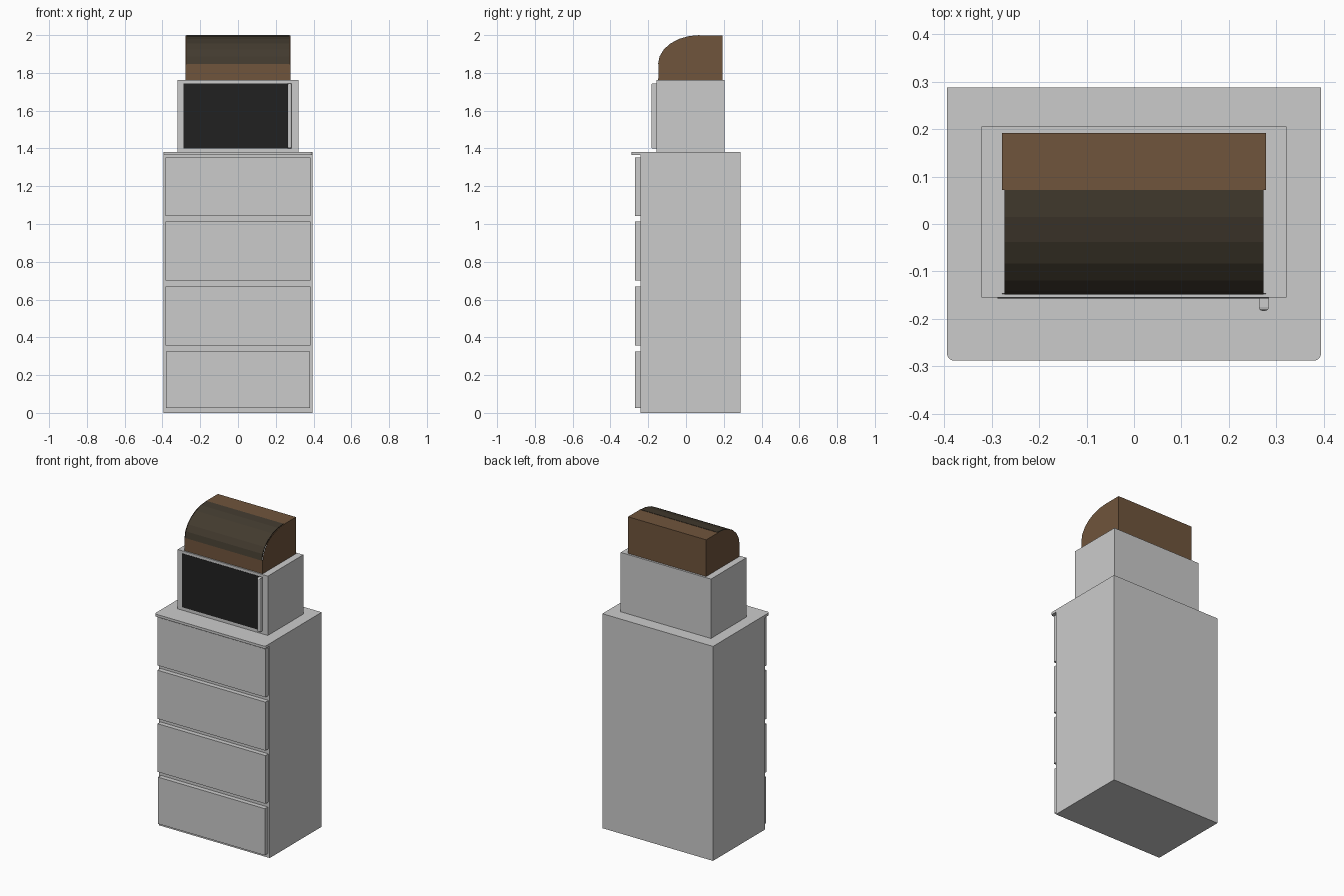
import bpy, bmesh, math

if "Cube" in bpy.data.objects:
    bpy.data.objects.remove(bpy.data.objects["Cube"])


def material(name, rgb):
    m = bpy.data.materials.new(name)
    m.diffuse_color = (*rgb, 1)
    m.use_nodes = True
    m.node_tree.nodes["Principled BSDF"].inputs["Base Color"].default_value = m.diffuse_color
    return m


BLACK = material("black_glass", (0.015, 0.015, 0.015))
WOOD = material("wood", (0.16, 0.09, 0.045))
DARK_WOOD = material("dark_wood", (0.055, 0.043, 0.028))


def finish(name, bm, mat=None):
    bmesh.ops.recalc_face_normals(bm, faces=bm.faces)
    me = bpy.data.meshes.new(name)
    bm.to_mesh(me)
    bm.free()
    ob = bpy.data.objects.new(name, me)
    bpy.context.collection.objects.link(ob)
    if mat:
        me.materials.append(mat)
    return ob


def prism(profile, x0, x1):
    """Extrude a closed (y, z) profile along x."""
    bm = bmesh.new()
    face = bm.faces.new([bm.verts.new((x0, y, z)) for y, z in profile])
    ext = bmesh.ops.extrude_face_region(bm, geom=[face])["geom"]
    bmesh.ops.translate(bm, vec=(x1 - x0, 0, 0),
                        verts=[g for g in ext if isinstance(g, bmesh.types.BMVert)])
    return bm


def block(x0, x1, y0, y1, z0, z1):
    return prism([(y0, z0), (y1, z0), (y1, z1), (y0, z1)], x0, x1)


def bevel_where(bm, test, radius, segments):
    edges = [e for e in bm.edges if test(*[v.co for v in e.verts])]
    bmesh.ops.bevel(bm, geom=edges, offset=radius, segments=segments,
                    profile=0.5, affect='EDGES')


# Cabinet with overhanging top, rounded at the front corners
bm = prism([(-0.24, 0), (0.288, 0), (0.288, 1.38), (-0.288, 1.38),
            (-0.288, 1.364), (-0.24, 1.364)], -0.394, 0.394)
bevel_where(bm, lambda a, b: max(a.y, b.y) < -0.28 and abs(a.x - b.x) < 1e-4,
            0.016, 5)
finish("cabinet", bm)

# Four drawer fronts
for i, (w, z0, z1) in enumerate([(0.38, 0.025, 0.325), (0.385, 0.358, 0.668),
                                 (0.385, 0.70, 1.012), (0.385, 1.043, 1.353)]):
    finish(f"drawer_{i + 1}", block(-w, w, -0.27, -0.24, z0, z1))

# Microwave: case, dark door, rounded handle
finish("microwave_case", block(-0.321, 0.321, -0.155, 0.205, 1.38, 1.762))
finish("microwave_door", block(-0.288, 0.283, -0.157, -0.154, 1.40, 1.745), BLACK)
bm = block(0.263, 0.284, -0.183, -0.155, 1.40, 1.745)
bevel_where(bm, lambda a, b: max(a.y, b.y) < -0.18, 0.008, 3)
finish("microwave_handle", bm)


# Bread box: hollow body, open at the bottom and behind the roll lid
def arc(inset):
    return [(0.072 - (0.22 - inset) * math.cos(math.radians(a)),
             1.846 + (0.154 - inset) * math.sin(math.radians(a)))
            for a in range(0, 91, 15)]


bm = prism([(-0.147, 1.762)] + arc(0.002) + [(0.192, 1.998), (0.192, 1.762)],
           -0.278, 0.278)
bm.normal_update()
gone = []
for f in bm.faces:
    c = f.calc_center_median()
    if abs(c.x) < 0.01 and (c.z < 1.77 or (c.y < 0.07 and c.z > 1.846)):
        gone.append(f)
bmesh.ops.recalc_face_normals(bm, faces=bm.faces)
bmesh.ops.delete(bm, geom=gone, context='FACES')
finish("bread_box_body", bm, WOOD)

# Curved roll lid
finish("bread_box_lid", prism(arc(0) + arc(0.006)[::-1], -0.273, 0.273), DARK_WOOD)
